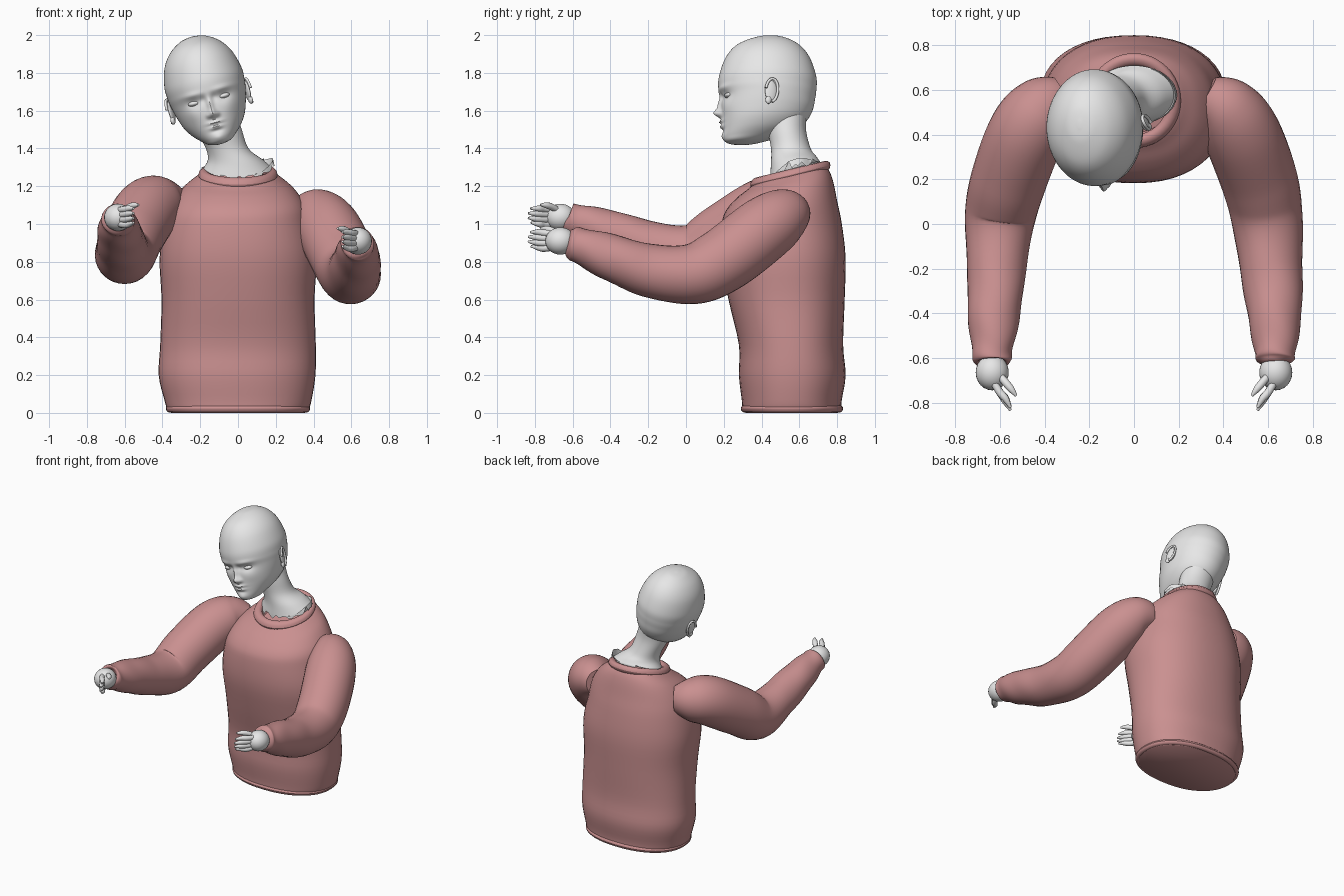
import bpy, bmesh, math, random
from mathutils import Vector, Matrix

random.seed(4)
old = bpy.data.objects.get("Cube")
if old:
    bpy.data.objects.remove(old, do_unlink=True)


def material(name, color):
    m = bpy.data.materials.new(name)
    m.use_nodes = True
    m.diffuse_color = color
    m.node_tree.nodes["Principled BSDF"].inputs["Base Color"].default_value = color
    return m


wool = material("dusty pink wool", (0.59, 0.28, 0.28, 1))
skin = material("pale grey skin", (0.8, 0.8, 0.8, 1))


def spline(rows, steps):
    """Catmull-Rom interpolation of rows of numbers."""
    out = []
    for i in range(len(rows) - 1):
        quad = [rows[max(i - 1, 0)], rows[i], rows[i + 1], rows[min(i + 2, len(rows) - 1)]]
        for k in range(steps):
            t = k / steps
            out.append([b + t / 2 * (c - a + t * (2*a - 5*b + 4*c - d + t * (3*(b - c) + d - a)))
                        for a, b, c, d in zip(*quad)])
    return out + [list(rows[-1])]


def finish(name, bm, mat, matrix=None):
    bmesh.ops.recalc_face_normals(bm, faces=bm.faces)
    if matrix:
        bm.transform(matrix)
    mesh = bpy.data.meshes.new(name)
    bm.to_mesh(mesh)
    bm.free()
    mesh.materials.append(mat)
    ob = bpy.data.objects.new(name, mesh)
    bpy.context.collection.objects.link(ob)
    bpy.ops.object.select_all(action="DESELECT")
    bpy.context.view_layer.objects.active = ob
    ob.select_set(True)
    bpy.ops.object.shade_smooth_by_angle(angle=math.radians(50))
    return ob


def loft(name, rings, mat, caps=(True, True), matrix=None):
    bm = bmesh.new()
    loops = [[bm.verts.new(p) for p in ring] for ring in rings]
    n = len(loops[0])
    for a, b in zip(loops, loops[1:]):
        for i in range(n):
            j = (i + 1) % n
            bm.faces.new((a[i], a[j], b[j], b[i]))
    for use, loop in zip(caps, (loops[0], loops[-1])):
        if use:
            bm.faces.new(loop)
    return finish(name, bm, mat, matrix)


def oval(z, cx, rx, front, back, tilt=0, power=2.0, n=48):
    cy, ry, pts = (front + back) / 2, (back - front) / 2, []
    for i in range(n):
        a = math.tau * i / n
        c, s = math.cos(a), math.sin(a)
        x = math.copysign(abs(c) ** (2 / power), c) * rx
        y = math.copysign(abs(s) ** (2 / power), s) * ry
        pts.append(Vector((cx + x, cy + y, z + tilt * y)))
    return pts


def tube(name, path, mat, steps=6, n=24, wave=0.0):
    """Round tube along rows of x, y, z, radius."""
    rows = spline(path, steps)
    pts = [Vector(r[:3]) for r in rows]
    rings, side = [], Vector((0, 0, 1))
    for i, p in enumerate(pts):
        t = (pts[min(i + 1, len(pts) - 1)] - pts[max(i - 1, 0)]).normalized()
        side = (side - t * side.dot(t)).normalized()
        other = t.cross(side)
        u = i / (len(pts) - 1)
        ring = []
        for k in range(n):
            a = math.tau * k / n
            fold = 1 + wave * max(0, u - 0.4) * math.sin(u * 46 + 1.5 * math.sin(a * 2))
            ring.append(p + (side * math.cos(a) + other * math.sin(a)) * rows[i][3] * fold)
        rings.append(ring)
    return loft(name, rings, mat)


def ellipsoid(name, center, size, mat, matrix=None):
    bm = bmesh.new()
    bmesh.ops.create_uvsphere(bm, u_segments=24, v_segments=16, radius=1)
    bm.transform(Matrix.Translation(center) @ Matrix.Diagonal((*size, 1)))
    return finish(name, bm, mat, matrix)


# Sweater body: height, centre x, half width, front y, back y, tilt
body = [
    (0, 0, .355, .315, .805, 0), (.02, 0, .375, .3, .82, 0), (.07, 0, .39, .295, .825, 0),
    (.2, -.005, .415, .28, .845, 0), (.36, 0, .412, .28, .832, 0), (.6, 0, .405, .225, .84, 0),
    (.82, 0, .415, .185, .845, 0), (1, -.005, .385, .19, .825, 0), (1.1, 0, .355, .215, .8, .08),
    (1.18, 0, .3, .27, .78, .16), (1.23, 0, .24, .325, .76, .22), (1.26, 0, .19, .37, .735, .24),
    (1.23, 0, .17, .39, .71, .24), (1.19, 0, .15, .41, .69, .24)]
loft("sweater_body", [oval(*r, power=2.25) for r in spline(body, 4)], wool)

# Collar and hem rolls
def roll(name, z, rx, front, back, tilt, r, power=2.0):
    outer = []
    for k in range(12):
        a = math.tau * k / 12
        d = r * math.cos(a)
        outer.append(oval(z + r * math.sin(a), 0, rx + d, front - d, back + d, tilt, power))
    outer.append([p.copy() for p in outer[0]])
    loft(name, outer, wool, (False, False))

roll("collar", 1.26, .18, .37, .735, .24, .03)
roll("hem", .022, .362, .31, .812, 0, .02, 2.25)

# Sleeves: x, y, z, radius
right_sleeve = [
    (-.31, .58, 1.1, .09), (-.40, .52, 1.1, .15), (-.48, .41, 1.07, .172), (-.56, .2, .94, .17),
    (-.6, .03, .84, .158), (-.615, -.2, .885, .132), (-.627, -.4, .955, .118),
    (-.635, -.56, 1.01, .092), (-.635, -.62, 1.025, .08), (-.635, -.63, 1.03, .05)]
left_sleeve = [
    (.32, .58, 1.06, .09), (.41, .52, 1.045, .145), (.48, .41, .97, .172), (.56, .2, .81, .172),
    (.595, .03, .735, .16), (.615, -.2, .755, .14), (.63, -.4, .825, .122),
    (.632, -.56, .885, .095), (.632, -.61, .9, .082), (.632, -.63, .905, .05)]
tube("right_sleeve", right_sleeve, wool, 8, 32, .07)
tube("left_sleeve", left_sleeve, wool, 8, 32, .07)

# Hands with four fingers and a thumb
for side, s, z in (("right", -1, 1.035), ("left", 1, .91)):
    palm = Vector((s * .635, -.665, z))
    ellipsoid(side + "_palm", palm, (.074, .08, .072), skin)

    def digit(name, *offsets):
        path = []
        for (inward, y, up), r in zip(offsets, (.017, .018, .016, .006)):
            path.append((palm.x - s * inward, palm.y + y, palm.z + up, r))
        tube(name, path, skin, 4, 10)

    for i in range(4):
        up = -.036 + .025 * i
        reach = (.015, .0, .0, .012)[i]
        digit(f"{side}_finger_{i + 1}", (.01, -.05, up), (.035, -.09, up * 1.1),
              (.06, -.13 + reach, up * 1.1 + .004), (.082, -.17 + reach, up + .008))
    digit(side + "_thumb", (.03, -.01, .035), (.06, -.045, .055),
          (.085, -.075, .064), (.108, -.105, .066))

# Neck flaring to a torn edge that rests on the collar
neck = [
    (1.6, -.13, .12, .42, .64, 0), (1.5, -.1, .12, .432, .635, 0), (1.4, -.057, .113, .45, .66, 0),
    (1.34, -.015, .145, .45, .69, .15), (1.29, 0, .185, .445, .71, .3)]
rings = [oval(*r) for r in spline(neck, 5)]
torn = []
for p in rings[-1]:
    lift = .05 * max(0, p.x / .18) ** 3
    p.z += lift
    torn.append(p + Vector((p.x * .04, 0, random.uniform(-.045, .015))))
loft("neck", rings + [torn], skin, (True, False))

# Head, tilted to one side: height, centre x, half width, front y, back y
tilt_head = Matrix.Translation((-.16, 0, 1.68)) @ Matrix.Rotation(math.radians(-15), 4, "Y")
skull = [
    (.323, 0, .008, .43, .46), (.312, 0, .065, .36, .53), (.27, 0, .132, .265, .605),
    (.2, 0, .183, .207, .658), (.1, 0, .211, .174, .69), (.03, 0, .21, .172, .69),
    (-.02, 0, .202, .184, .683), (-.08, 0, .187, .186, .67), (-.14, 0, .165, .19, .635),
    (-.19, 0, .132, .195, .57), (-.23, 0, .092, .2, .47), (-.255, 0, .06, .215, .38),
    (-.266, 0, .015, .26, .32)]
# Face relief: x, height, spread x, spread height, depth (positive is outward)
relief = [
    (0, -.098, .022, .022, .036), (0, -.055, .015, .04, .018), (.024, -.106, .013, .012, .012),
    (.08, -.022, .042, .024, -.014), (.03, -.015, .016, .02, -.008), (.085, .022, .05, .014, .007),
    (.1, -.085, .045, .04, .006), (0, -.147, .036, .009, .015), (0, -.172, .03, .011, .015),
    (0, -.159, .045, .004, -.007), (0, -.192, .03, .01, -.006), (0, -.228, .035, .022, .01)]
rings = [oval(*r, n=160) for r in spline(skull, 7)]
for p in [p for ring in rings for p in ring if p.y < .36]:
    for x, h, sx, sh, depth in relief:
        p.y -= depth * math.exp(-((abs(p.x) - x) / sx) ** 2 - ((p.z - h) / sh) ** 2)
loft("head", rings, skin, matrix=tilt_head)

# Eyes and ears
for side, s in (("right", -1), ("left", 1)):
    ellipsoid(side + "_eye", (s * .079, .228, -.022), (.034, .026, .0145), skin, tilt_head)
    ear = tilt_head @ Matrix.Translation((s * .208, .45, -.03)) @ Matrix.Rotation(s * .35, 4, "Z")
    ellipsoid(side + "_ear", (0, 0, 0), (.012, .034, .06), skin, ear)
    ellipsoid(side + "_earlobe", (0, -.014, -.05), (.012, .017, .022), skin, ear)
    rim = [(s * .012, .034 * math.cos(a) + .006 * math.sin(a), .064 * math.sin(a), .0075)
           for a in [math.radians(-80 + 25 * k) for k in range(11)]]
    tube(side + "_ear_rim", rim, skin, 3, 8).data.transform(ear)
